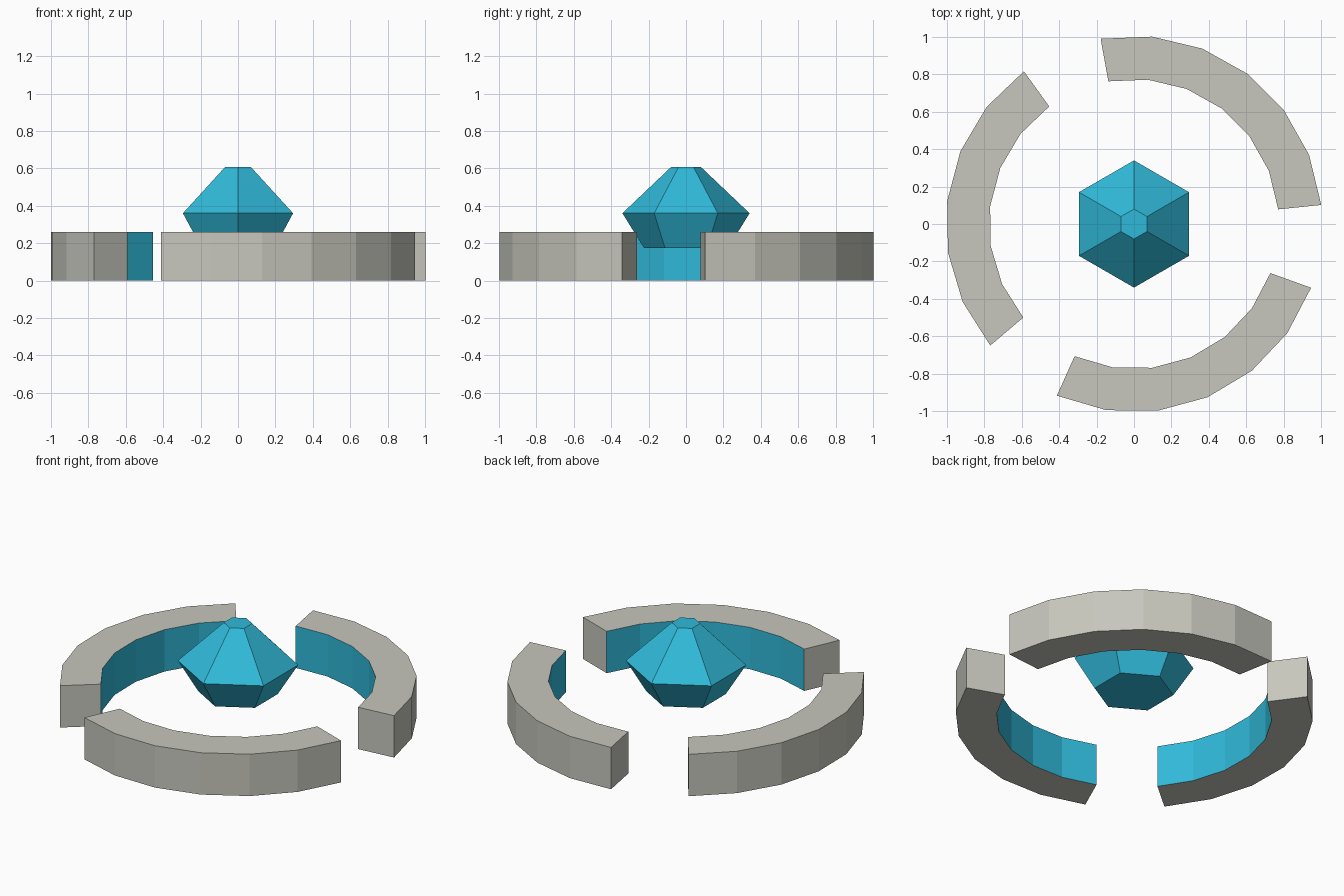
import bpy, bmesh, math

if "Cube" in bpy.data.objects:
    bpy.data.objects.remove(bpy.data.objects["Cube"])

R_OUT, R_IN, RING_H = 1.0063, 0.775, 0.26
START, SPAN, SEGS = 5.8, 94.4, 6


def material(name, rgb):
    m = bpy.data.materials.new(name)
    m.diffuse_color = (*rgb, 1)
    m.use_nodes = True
    m.node_tree.nodes["Principled BSDF"].inputs["Base Color"].default_value = m.diffuse_color
    return m


stone = material("warm_grey", (0.57, 0.57, 0.51))
cyan = material("cyan", (0.03, 0.49, 0.70))


def finish(name, bm, mats):
    bmesh.ops.recalc_face_normals(bm, faces=bm.faces)
    me = bpy.data.meshes.new(name)
    bm.to_mesh(me)
    bm.free()
    for m in mats:
        me.materials.append(m)
    ob = bpy.data.objects.new(name, me)
    bpy.context.collection.objects.link(ob)
    return ob


def polar(r, deg, z):
    a = math.radians(deg)
    return (r * math.cos(a), r * math.sin(a), z)


# Ring segments: rectangular section swept along an arc, inner wall cyan
def ring_segment(name, start):
    bm = bmesh.new()
    section = [(R_IN, 0), (R_OUT, 0), (R_OUT, RING_H), (R_IN, RING_H)]
    rows = [[bm.verts.new(polar(r, start + SPAN * i / SEGS, z)) for r, z in section]
            for i in range(SEGS + 1)]
    for a, b in zip(rows, rows[1:]):
        for j in range(4):
            k = (j + 1) % 4
            f = bm.faces.new((a[j], a[k], b[k], b[j]))
            f.material_index = 1 if j == 3 else 0
    bm.faces.new(rows[0])
    bm.faces.new(rows[-1])
    finish(name, bm, [stone, cyan])


for n, label in enumerate(("back_right", "left", "front")):
    ring_segment("ring_segment_" + label, START + 120 * n)

# Central crystal: six-sided gem stacked from three hexagons
bm = bmesh.new()
levels = [[bm.verts.new(polar(r, 30 + 60 * i, z)) for i in range(6)]
          for r, z in ((0.225, 0.175), (0.34, 0.36), (0.08, 0.607))]
for lo, hi in zip(levels, levels[1:]):
    for i in range(6):
        j = (i + 1) % 6
        bm.faces.new((lo[i], lo[j], hi[j], hi[i]))
bm.faces.new(levels[0])
bm.faces.new(levels[-1])
finish("crystal", bm, [cyan])
